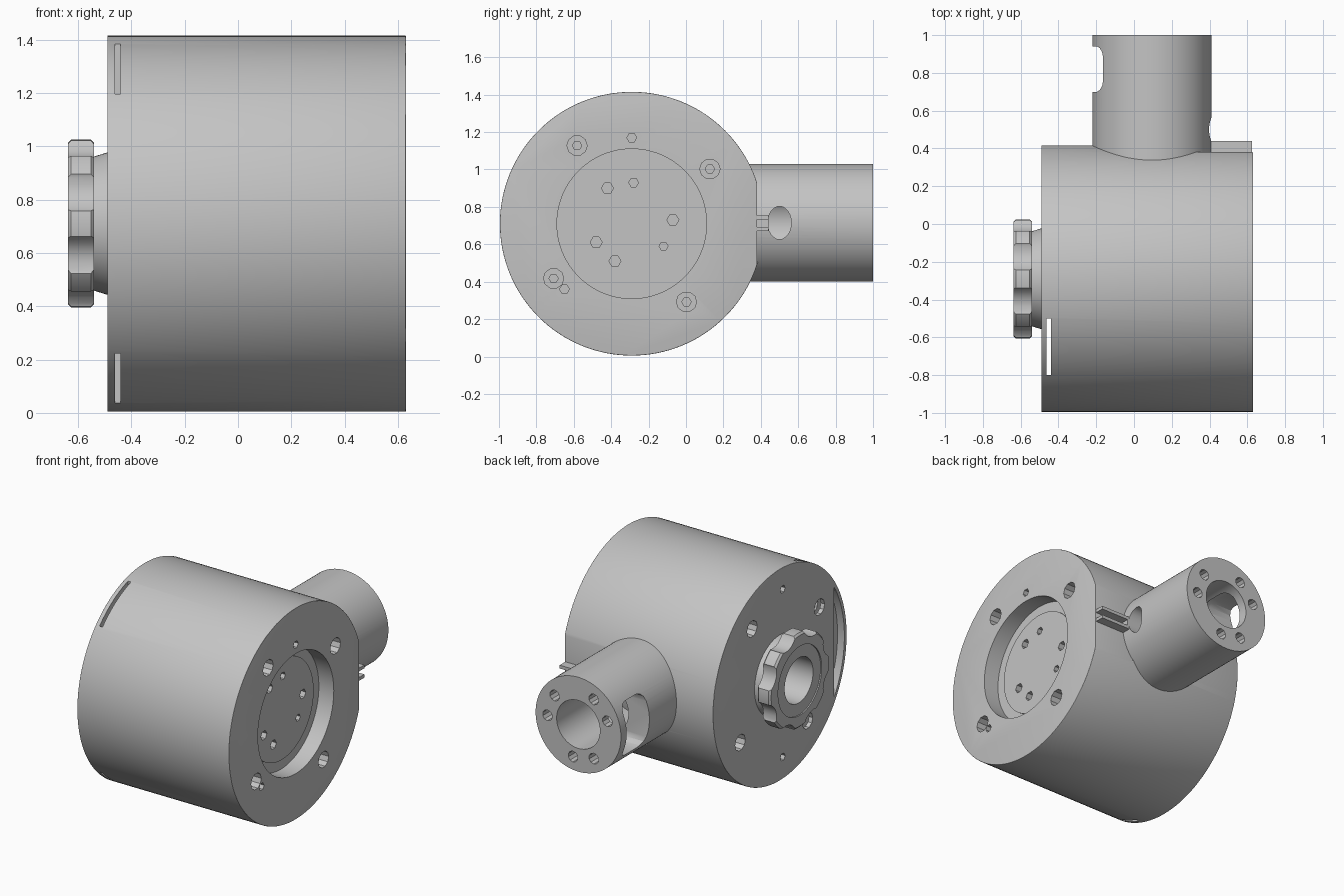
import bpy, bmesh, math
from mathutils import Matrix, Vector

if "Cube" in bpy.data.objects:
    bpy.data.objects.remove(bpy.data.objects["Cube"])

CY, CZ, R = -0.29, 0.71, 0.705      # drum axis and radius
TX, TZ = 0.095, 0.715               # neck axis
ROT = {"X": Matrix.Rotation(math.pi / 2, 4, "Y"),
       "Y": Matrix.Rotation(-math.pi / 2, 4, "X")}

metal = bpy.data.materials.new("plain grey metal")
grey = (0.55, 0.55, 0.55, 1)
metal.use_nodes = True
metal.diffuse_color = grey
for node in metal.node_tree.nodes:
    if node.type == "BSDF_PRINCIPLED":
        node.inputs["Base Color"].default_value = grey


def finish(name, bm):
    mesh = bpy.data.meshes.new(name)
    bmesh.ops.recalc_face_normals(bm, faces=bm.faces)
    bm.to_mesh(mesh)
    bm.free()
    mesh.materials.append(metal)
    obj = bpy.data.objects.new(name, mesh)
    bpy.context.collection.objects.link(obj)
    return obj


def cyl(name, axis, a, b, u, v, r, r2=None, sides=96):
    """Cylinder or cone from a to b along X (u, v = y, z) or Y (u, v = x, z)."""
    mid = (a + b) / 2
    loc = (mid, u, v) if axis == "X" else (u, mid, v)
    bm = bmesh.new()
    bmesh.ops.create_cone(bm, cap_ends=True, segments=sides, radius1=r,
                          radius2=r if r2 is None else r2, depth=b - a,
                          matrix=Matrix.Translation(loc) @ ROT[axis])
    return finish(name, bm)


def box(name, lo, hi):
    lo, hi = Vector(lo), Vector(hi)
    bm = bmesh.new()
    bmesh.ops.create_cube(bm, size=1, matrix=Matrix.Translation((lo + hi) / 2)
                          @ Matrix.Diagonal((*(hi - lo), 1)))
    return finish(name, bm)


def apply(obj, mod):
    bpy.ops.object.select_all(action="DESELECT")
    obj.select_set(True)
    bpy.context.view_layer.objects.active = obj
    bpy.ops.object.modifier_apply(modifier=mod.name)


def bevel(obj, width, segments=3):
    mod = obj.modifiers.new("bevel", "BEVEL")
    mod.width, mod.segments = width, segments
    mod.limit_method, mod.angle_limit = "ANGLE", math.radians(50)
    apply(obj, mod)


def cut(obj, *cutters, op="DIFFERENCE"):
    for cutter in cutters:
        mod = obj.modifiers.new("cut", "BOOLEAN")
        mod.operation, mod.solver, mod.object = op, "EXACT", cutter
        apply(obj, mod)
        bpy.data.objects.remove(cutter)


def polar(r, degrees, u, v):
    a = math.radians(degrees)
    return u + r * math.cos(a), v + r * math.sin(a)


# Drum, with a flat at the rear of its open end
drum = cyl("drum", "X", -0.49, 0.63, CY, CZ, R, sides=128)
cut(drum, box("flat", (0.33, 0.38, 0), (0.8, 0.6, 1.5)))
bevel(drum, 0.022)

# Round recess in one end, bearing hole in the other
cut(drum, cyl("recess", "X", 0.52, 0.8, CY, CZ, 0.40),
    cyl("bearing_hole", "X", -0.7, -0.3, CY, CZ, 0.15))

# Screw holes on both ends, with a stepped bottom
for side, first in ((1, 35), (-1, 55)):
    face = 0.63 if side > 0 else -0.49
    for k in range(4):
        y, z = polar(0.51, first + 90 * k, CY, CZ)
        ends = sorted((face + side * 0.05, face - side * 0.07))
        deep = sorted((face, face - side * 0.12))
        cut(drum, cyl("hole", "X", *ends, y, z, 0.054, sides=10),
            cyl("socket", "X", *deep, y, z, 0.025, sides=6))

# Small dowel holes
for y, z in ((CY, 1.17), (-0.65, 0.36)):
    cut(drum, cyl("dowel", "X", 0.57, 0.7, y, z, 0.026, sides=6))
for dz in (-0.56, 0.56):
    cut(drum, cyl("dowel", "X", -0.6, -0.43, CY - 0.03, CZ + dz, 0.026, sides=6))

# Crescent pocket and narrow slot at the nut end
pocket = cyl("pocket", "X", -0.6, -0.44, CY, CZ, 0.68)
cut(pocket, box("chord", (-1, -1, 0), (0, CY - 0.57, 1.5)), op="INTERSECT")
cut(drum, pocket, box("slot", (-0.462, -0.80, -0.1), (-0.44, -0.50, 1.5)))

# Output disc inside the recess
disc = cyl("output_disc", "X", 0.50, 0.527, CY, CZ, 0.335)
for y, z, r in ((-0.42, 0.90, 0.032), (-0.28, 0.93, 0.026), (-0.07, 0.73, 0.032),
                (-0.12, 0.59, 0.024), (-0.48, 0.61, 0.032), (-0.38, 0.51, 0.032)):
    hole = cyl("hole", "X", 0.46, 0.6, y, z, r, sides=6)
    seat = cyl("hole", "X", 0.46, 0.6, y, z, r, sides=6)
    cut(disc, hole)
    cut(drum, seat)

# Collar and notched ring nut
collar = cyl("nut_collar", "X", -0.545, -0.48, CY, CZ, 0.25, 0.27)
cut(collar, cyl("bore", "X", -0.7, -0.3, CY, CZ, 0.15))
nut = cyl("ring_nut", "X", -0.638, -0.54, CY, CZ, 0.315)
bevel(nut, 0.012, 1)
for k in range(8):
    y, z = polar(0.385, 22.5 + 45 * k, CY, CZ)
    cut(nut, cyl("notch", "X", -0.8, -0.4, y, z, 0.11, sides=24))
cut(nut, cyl("bore", "X", -0.8, -0.4, CY, CZ, 0.15),
    cyl("face_step", "X", -0.8, -0.63, CY, CZ, 0.23))

# Hollow neck at the rear
neck = cyl("rear_neck", "Y", 0.2, 1.0, TX, TZ, 0.315)
cut(neck, cyl("bore", "Y", 0.3, 1.2, TX, TZ, 0.16))
for pair in (20, 140, 260):
    for off in (-20, 20):
        x, z = polar(0.228, pair + off, TX, TZ)
        cut(neck, cyl("bolt_hole", "Y", 0.88, 1.1, x, z, 0.036, sides=10))

# Oval cable hole on one side, long window on the other
oval = cyl("cable_hole", "X", TX + 0.05, 0.6, 0, 0, 0.063, sides=24)
oval.data.transform(Matrix.Translation((0, 0.50, TZ)) @ Matrix.Diagonal((1, 1, 1.4, 1)))
window = box("window", (-0.4, 0.70, TZ - 0.18), (TX - 0.05, 0.94, TZ + 0.18))
bevel(window, 0.06)
cut(neck, oval, window)

# Cable channel between the drum flat and the neck hole
channel = box("cable_channel", (0.39, 0.35, 0.67), (0.625, 0.44, 0.755))
cut(channel, box("groove", (0.42, 0.36, 0.692), (0.7, 0.5, 0.733)))

for part in (drum, disc, collar, nut, neck, channel):
    bpy.ops.object.select_all(action="DESELECT")
    part.select_set(True)
    bpy.context.view_layer.objects.active = part
    bpy.ops.object.shade_smooth_by_angle(angle=math.radians(30))
